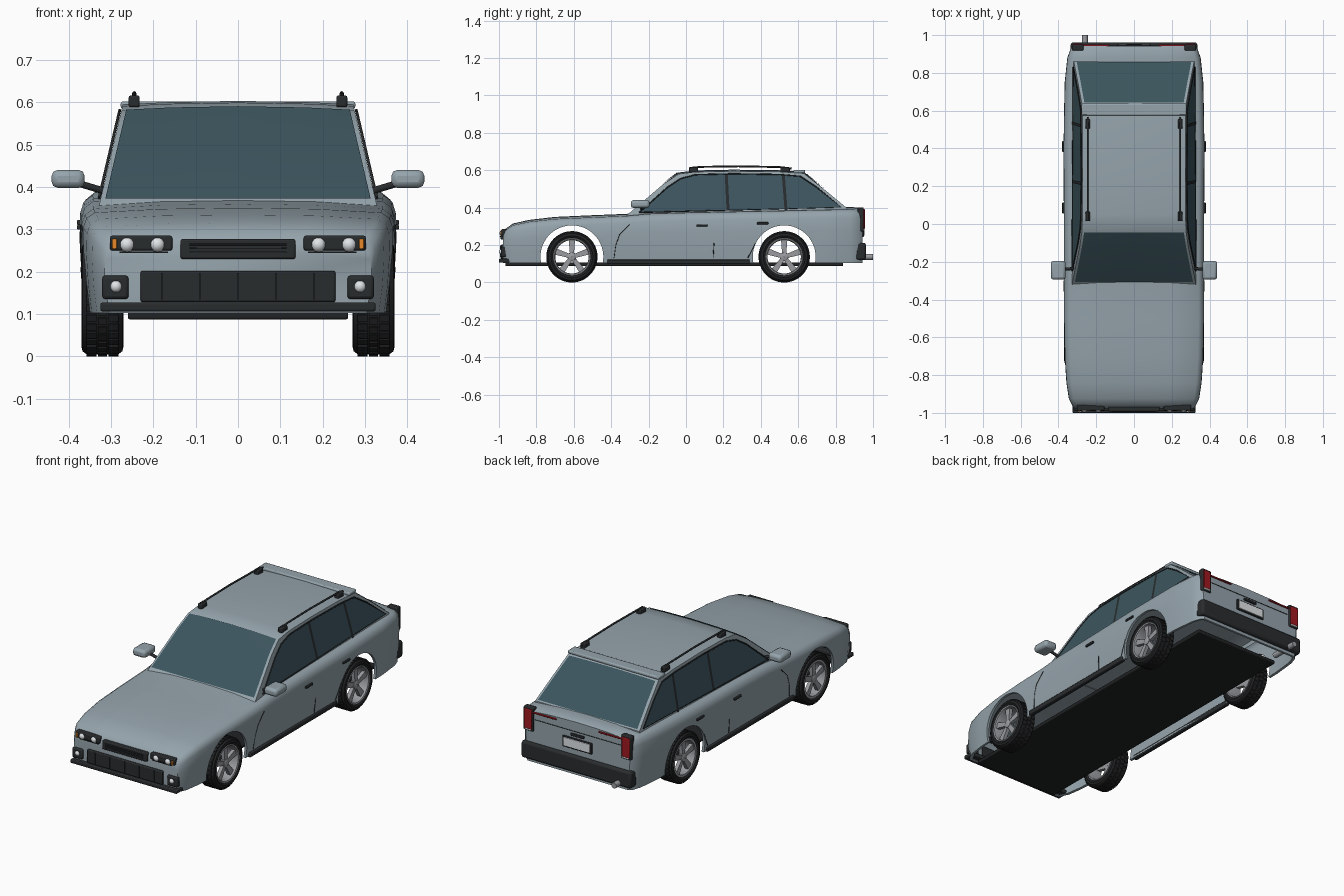
import bpy, bmesh, math
from mathutils import Vector

if "Cube" in bpy.data.objects:
    bpy.data.objects.remove(bpy.data.objects["Cube"])


def mat(name, r, g, b):
    m = bpy.data.materials.new(name)
    m.diffuse_color = (r, g, b, 1)
    m.use_nodes = True
    m.node_tree.nodes["Principled BSDF"].inputs["Base Color"].default_value = m.diffuse_color
    return m


PAINT = mat("paint", .30, .37, .41)
GLASS = mat("glass", .045, .09, .11)
BLACK = mat("black_trim", .022, .025, .027)
RUBBER = mat("rubber", .015, .016, .017)
METAL = mat("metal", .32, .33, .35)
LAMP = mat("lamp", .75, .78, .8)
RED = mat("red_lamp", .35, .01, .015)
AMBER = mat("amber_lamp", .8, .25, .02)


def mesh(name, verts, faces, m, angle=35):
    me = bpy.data.meshes.new(name)
    me.from_pydata([tuple(v) for v in verts], [], faces)
    bm = bmesh.new()
    bm.from_mesh(me)
    bmesh.ops.recalc_face_normals(bm, faces=bm.faces)
    bm.to_mesh(me)
    bm.free()
    me.materials.append(m)
    o = bpy.data.objects.new(name, me)
    bpy.context.collection.objects.link(o)
    bpy.ops.object.select_all(action='DESELECT')
    o.select_set(True)
    bpy.context.view_layer.objects.active = o
    bpy.ops.object.shade_smooth_by_angle(angle=math.radians(angle))
    return o


def box(name, lo, hi, m, bevel=.005):
    v = [(x, y, z) for x in (lo[0], hi[0]) for y in (lo[1], hi[1]) for z in (lo[2], hi[2])]
    f = [(0, 1, 3, 2), (4, 6, 7, 5), (0, 4, 5, 1), (2, 3, 7, 6), (0, 2, 6, 4), (1, 5, 7, 3)]
    o = mesh(name, v, f, m)
    if bevel:
        b = o.modifiers.new("bevel", 'BEVEL')
        b.width, b.segments = bevel, 2
    return o


def side_box(name, s, lo, hi, m, bevel=.005):
    xs = sorted((s * lo[0], s * hi[0]))
    return box(name, (xs[0], *lo[1:]), (xs[1], *hi[1:]), m, bevel)


def tube(name, pts, r, m):
    c = bpy.data.curves.new(name, 'CURVE')
    c.dimensions, c.bevel_depth, c.bevel_resolution, c.use_fill_caps = '3D', r, 2, True
    sp = c.splines.new('POLY')
    sp.points.add(len(pts) - 1)
    for p, q in zip(sp.points, pts):
        p.co = (*q, 1)
    c.materials.append(m)
    o = bpy.data.objects.new(name, c)
    bpy.context.collection.objects.link(o)
    bpy.ops.object.select_all(action='DESELECT')
    o.select_set(True)
    bpy.context.view_layer.objects.active = o
    bpy.ops.object.convert(target='MESH')


def ball(name, p, r, m):
    bpy.ops.mesh.primitive_uv_sphere_add(segments=20, ring_count=12, radius=r, location=p)
    o = bpy.context.object
    o.name = name
    o.data.materials.append(m)
    bpy.ops.object.shade_smooth()


def lathe(name, prof, c, m, n=48):
    # closed profile of (x offset, radius) spun round the axle
    k = len(prof)
    v = [(c[0] + x, c[1] + r * math.cos(2 * math.pi * i / n), c[2] + r * math.sin(2 * math.pi * i / n))
         for i in range(n) for x, r in prof]
    f = [(i * k + j, i * k + (j + 1) % k, (i + 1) % n * k + (j + 1) % k, (i + 1) % n * k + j)
         for i in range(n) for j in range(k)]
    return mesh(name, v, f, m)


# Body shell: cross-sections (y, half width, top height) lofted nose to tail
ST = [(-.978, .315, .258), (-.965, .325, .285), (-.925, .345, .313), (-.84, .358, .332), (-.7, .367, .348),
      (-.5, .371, .357), (-.32, .371, .364), (-.2, .371, .376), (.0, .371, .382), (.4, .374, .39),
      (.75, .367, .398), (.88, .353, .40), (.925, .337, .398), (.943, .318, .39)]
SEC = [(.965, 0), (.988, .3), (1, .6), (.996, .82), (.975, .91), (.92, .965), (.5, 1), (0, 1.01)]
ring = SEC + [(-x, z) for x, z in SEC[-2::-1]]
N = len(ring)
V = [(w * x, y, .103 + (t - .103) * z) for y, w, t in ST for x, z in ring]
F = [(i * N + j, i * N + j + 1, (i + 1) * N + j + 1, (i + 1) * N + j)
     for i in range(len(ST) - 1) for j in range(N - 1)]
F += [tuple(range(N)), tuple(range((len(ST) - 1) * N, len(ST) * N))]
body = mesh("body_shell", V, F, PAINT, 40)
so = body.modifiers.new("thickness", 'SOLIDIFY')
so.thickness, so.offset = .014, -1
AXLES = (("front", -.61), ("rear", .525))
cutters = []
for nm, y in AXLES:
    bpy.ops.mesh.primitive_cylinder_add(vertices=64, radius=.168, depth=1.2, location=(0, y, .137),
                                        rotation=(0, math.pi / 2, 0))
    cut = bpy.context.object
    cut.name, cut.hide_render = nm + "_arch_cutter", True
    b = body.modifiers.new(nm, 'BOOLEAN')
    b.operation, b.solver, b.object = 'DIFFERENCE', 'EXACT', cut
    cutters.append(cut)
bpy.ops.object.select_all(action='DESELECT')
body.select_set(True)
bpy.context.view_layer.objects.active = body
for n in [q.name for q in body.modifiers if q.type in ('SOLIDIFY', 'BOOLEAN')]:
    bpy.ops.object.modifier_apply(modifier=n)
for c in cutters:
    bpy.data.objects.remove(c)
bpy.ops.object.shade_smooth_by_angle(angle=math.radians(40))


# Cabin: side profile with walls leaning inward
def hw(z):
    return .326 - (z - .365) * .235


def strip(pts, inset, lift, crown):
    cols = (-1, -.6, 0, .6, 1)
    v = [(c * (hw(z) - inset), y + lift[0], z + lift[1] + (crown * (1 - c * c) if z > .57 else 0))
         for y, z in pts for c in cols]
    f = [(i * 5 + j, i * 5 + j + 1, i * 5 + j + 6, i * 5 + j + 5) for i in range(len(pts) - 1) for j in range(4)]
    return v, f


PROF = [(-.325, .35), (-.31, .365), (-.12, .527), (-.04, .58), (.05, .591), (.25, .595), (.5, .592),
        (.63, .583), (.74, .497), (.86, .398), (.865, .35)]
v, f = strip(PROF, 0, (0, 0), .008)
f += [tuple(range(0, len(v), 5)), tuple(range(4, len(v), 5))]
mesh("cabin", v, f, PAINT, 30)
v, f = strip([(-.305, .369), (-.12, .527), (-.042, .5785)], .012, (-.003, .004), .008)
mesh("windscreen", v, f, GLASS)
v, f = strip([(.64, .575), (.74, .497), (.855, .402)], .014, (.003, .004), .004)
mesh("rear_window", v, f, GLASS)
box("roof_spoiler", (-.277, .575, .584), (.277, .637, .602), PAINT, .006)

WIN = [(-.25, .374), (-.10, .508), (-.03, .555), (.05, .576), (.25, .581), (.5, .577), (.61, .568),
       (.70, .508), (.83, .402)]
for s, nm in ((1, "right"), (-1, "left")):
    def on(y, z, d=.004):
        return (s * (hw(z) + d), y, z)

    # Side windows, pillars and belt trim
    mesh(nm + "_side_glass", [on(*p) for p in WIN], [tuple(range(len(WIN)))], GLASS)
    tube(nm + "_window_trim", [on(*p) for p in WIN + WIN[:1]], .0035, BLACK)
    for i, (a, b) in enumerate(((.225, .215), (.535, .52))):
        mesh(nm + "_pillar_%d" % i, [on(a - .008, .385, .006), on(a + .008, .385, .006),
                                     on(b + .008, .578, .006), on(b - .008, .578, .006)], [(0, 1, 2, 3)], BLACK)
    # Mirror
    side_box(nm + "_mirror", s, (.362, -.295, .398), (.44, -.195, .44), PAINT, .014)
    tube(nm + "_mirror_arm", [(s * .315, -.235, .39), (s * .375, -.24, .408)], .008, BLACK)
    # Roof rail
    tube(nm + "_roof_rail", [(s * .245, .02, .612), (s * .245, .08, .618), (s * .245, .28, .621),
                             (s * .245, .5, .617), (s * .245, .565, .609)], .005, BLACK)
    for i, y in enumerate((.04, .53)):
        side_box(nm + "_rail_foot_%d" % i, s, (.232, y - .025, .588), (.258, y + .025, .616), BLACK)
    # Door handles, seams and sill
    for i, (y, z) in enumerate(((.085, .305), (.41, .316))):
        side_box(nm + "_door_handle_%d" % i, s, (.366, y - .03, z - .006), (.38, y + .03, z + .006), BLACK, .003)
    for i, seam in enumerate(([(-.385, .13, .3615), (-.375, .2, .367), (-.355, .255, .3705), (-.3, .31, .371)],
                              [(.145, .13, .363), (.15, .21, .369)],
                              [(.33, .13, .364), (.37, .21, .37)])):
        tube(nm + "_door_seam_%d" % i, [(s * x, y, z) for y, z, x in seam], .002, BLACK)
    side_box(nm + "_sill", s, (.345, -.42, .098), (.37, .34, .124), BLACK)
    # Front lamps
    side_box(nm + "_headlamp_housing", s, (.155, -.987, .25), (.302, -.955, .285), BLACK)
    side_box(nm + "_headlamp_lower_trim", s, (.165, -.984, .244), (.28, -.96, .248), BLACK, 0)
    for i, x in enumerate((.19, .262)):
        ball(nm + "_headlamp_%d" % i, (s * x, -.979, .264), .018, LAMP)
    side_box(nm + "_indicator", s, (.286, -.992, .253), (.297, -.97, .277), AMBER, .002)
    side_box(nm + "_fog_housing", s, (.258, -.99, .135), (.321, -.955, .191), BLACK, .008)
    ball(nm + "_fog_lamp", (s * .288, -.985, .165), .0145, LAMP)
    # Tail lamps
    side_box(nm + "_tail_lamp_housing", s, (.268, .918, .272), (.328, .95, .402), BLACK)
    side_box(nm + "_tail_lamp", s, (.275, .94, .285), (.322, .956, .393), RED, .004)
    side_box(nm + "_reverse_lamp", s, (.278, .945, .277), (.318, .955, .287), LAMP, .002)
    side_box(nm + "_tail_lamp_strip", s, (.13, .938, .374), (.272, .95, .382), RED, .002)
    # Wheels
    for ax, y in AXLES:
        n, c = nm + "_" + ax, (s * .32, y, .137)
        lathe(n + "_tyre", [(-.042, .1), (-.05, .112), (-.047, .125), (-.036, .133), (.036, .133),
                            (.047, .125), (.05, .112), (.042, .1)], c, RUBBER)
        lathe(n + "_rim", [(-.042, .102), (.042, .102), (.046, .099), (.044, .093), (.03, .089), (-.042, .089)],
              c, METAL)
        lathe(n + "_hub", [(s * .012, .001), (s * .012, .024), (s * .036, .022), (s * .04, .014), (s * .04, .001)],
              c, METAL, 20)
        bv, bf = [], []

        def block(a, r0, r1, w0, w1, x0, x1, out, fac):
            b = len(out)
            for x in (x0, x1):
                for r, w in ((r0, -w0), (r0, w0), (r1, w1), (r1, -w1)):
                    out.append((c[0] + s * x, y + r * math.cos(a) - w * math.sin(a),
                                .137 + r * math.sin(a) + w * math.cos(a)))
            for q in ((0, 1, 2, 3), (4, 5, 6, 7), (0, 1, 5, 4), (1, 2, 6, 5), (2, 3, 7, 6), (3, 0, 4, 7)):
                fac.append(tuple(b + k for k in q))

        for k in range(5):
            block(math.pi / 2 + k * 2 * math.pi / 5, .016, .094, .011, .017, .014, .034, bv, bf)
        mesh(n + "_spokes", bv, bf, METAL)
        tv, tf = [], []
        for k in range(36):
            a = k * math.pi / 18
            for x0, x1, d in ((-.038, -.014, 0), (-.011, .011, .06), (.014, .038, 0)):
                block(a + d, .13, .137, .0085, .0085, x0, x1, tv, tf)
        mesh(n + "_tread", tv, tf, RUBBER)

# Grilles, front lip and floor
box("upper_grille", (-.136, -.992, .23), (.136, -.955, .277), BLACK)
for i in range(3):
    box("upper_grille_bar_%d" % i, (-.115, -.996, .244 + i * .009), (.115, -.985, .248 + i * .009), BLACK, .001)
box("lower_grille", (-.23, -.99, .128), (.23, -.955, .202), BLACK)
for i in range(5):
    x = -.18 + i * .09
    box("lower_grille_slat_%d" % i, (x - .002, -.994, .134), (x + .002, -.985, .197), BLACK, 0)
box("front_lip", (-.325, -1, .106), (.325, -.93, .127), BLACK)
box("floor_pan", (-.26, -.965, .087), (.26, .84, .107), RUBBER)

# Rear bumper, plate, tailgate handle and exhaust
box("rear_bumper", (-.335, .905, .12), (.335, .962, .212), BLACK, .012)
box("plate_frame", (-.09, .935, .243), (.09, .951, .303), BLACK, .003)
box("plate", (-.08, .945, .25), (.08, .954, .297), LAMP, .002)
box("tailgate_handle", (-.04, .935, .315), (.04, .953, .328), BLACK, .003)
box("tailgate_seam", (-.26, .935, .338), (.26, .9455, .341), BLACK, 0)
tube("exhaust_pipe", [(-.26, .84, .137), (-.26, 1.0, .137)], .016, METAL)
